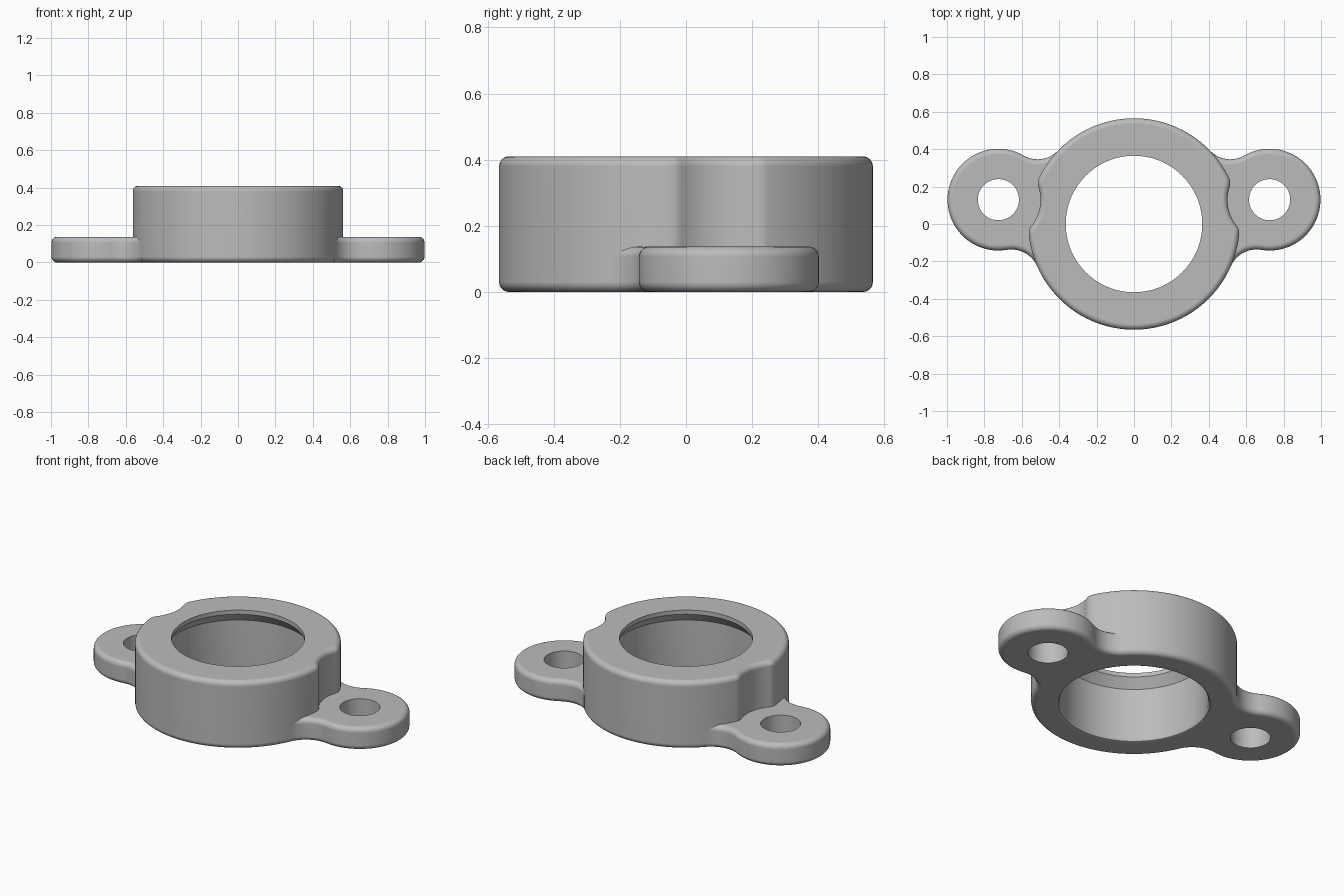
import bpy, bmesh, math
from mathutils import Vector

if "Cube" in bpy.data.objects:
    bpy.data.objects.remove(bpy.data.objects["Cube"])

RING, HEIGHT = 0.565, 0.41
EAR, EAR_R, EAR_H, HOLE_R = Vector((0.725, 0.13)), 0.272, 0.137, 0.11
NOTCH_R, CORNER_R, BLEND_R, EDGE_R = 0.225, 0.06, 0.15, 0.03
ORIGIN = Vector((0, 0))

metal = bpy.data.materials.new("plain grey")
metal.use_nodes = True
metal.diffuse_color = (0.5, 0.5, 0.5, 1)
metal.node_tree.nodes["Principled BSDF"].inputs["Base Color"].default_value = (0.5, 0.5, 0.5, 1)


def heading(a, b):
    return math.atan2(b.y - a.y, b.x - a.x)


def polar(c, r, a):
    return c + Vector((math.cos(a), math.sin(a))) * r


def meet(r0, r1, side):
    """Where a circle about the origin crosses one about the ear centre."""
    d = EAR.length
    a = math.acos((r0 * r0 + d * d - r1 * r1) / (2 * r0 * d))
    return polar(ORIGIN, r0, heading(ORIGIN, EAR) + side * a)


def arc(c, r, a0, a1, n, ccw=False):
    """Arc the short way round, or always counter-clockwise."""
    turn = (a1 - a0) % math.tau
    if not ccw and turn > math.pi:
        turn -= math.tau
    return [polar(c, r, a0 + turn * i / n) for i in range(n + 1)]


def mirrored(pts):
    return [Vector((-p.x, p.y)) for p in reversed(pts)]


def inset(pts, d):
    """Move a counter-clockwise outline inward by d."""
    out = []
    for i, p in enumerate(pts):
        e0 = (p - pts[i - 1]).normalized()
        e1 = (pts[(i + 1) % len(pts)] - p).normalized()
        n0, n1 = Vector((-e0.y, e0.x)), Vector((-e1.y, e1.x))
        out.append(p + (n0 + n1) * d / max(1 + n0.dot(n1), 0.3))
    return out


def solid(name, loops):
    """Closed solid skinned through equal loops of 3D points, bottom to top."""
    bm = bmesh.new()
    rows = [[bm.verts.new(p) for p in loop] for loop in loops]
    n = len(rows[0])
    for low, high in zip(rows, rows[1:]):
        for i in range(n):
            j = (i + 1) % n
            bm.faces.new((low[i], low[j], high[j], high[i]))
    bm.faces.new(rows[0][::-1])
    bm.faces.new(rows[-1])
    mesh = bpy.data.meshes.new(name)
    bm.to_mesh(mesh)
    bm.free()
    mesh.materials.append(metal)
    ob = bpy.data.objects.new(name, mesh)
    bpy.context.collection.objects.link(ob)
    return ob


def rounded_plate(name, pts, height, steps=6):
    """Extruded outline with rounded top and bottom edges."""
    clean = [p for i, p in enumerate(pts) if (p - pts[i - 1]).length > 1e-4]
    quarter = [math.pi / 2 * i / steps for i in range(steps + 1)]
    rim = [(EDGE_R * (1 - math.sin(a)), EDGE_R * (1 - math.cos(a))) for a in quarter]
    levels = rim + [(d, height - z) for d, z in reversed(rim)]
    return solid(name, [[(p.x, p.y, z) for p in inset(clean, d)] for d, z in levels])


def lathe(name, profile, centre, n):
    return solid(name, [[(*polar(centre, r, math.tau * i / n), z) for i in range(n)]
                        for r, z in profile])


def combine(target, tool, operation):
    mod = target.modifiers.new("combine", "BOOLEAN")
    mod.operation, mod.solver, mod.object = operation, "EXACT", tool
    bpy.context.view_layer.objects.active = target
    bpy.ops.object.modifier_apply(modifier=mod.name)
    bpy.data.objects.remove(tool)


# Collar outline with a rounded clearance notch above each ear
k1, k2 = (meet(RING - CORNER_R, NOTCH_R + CORNER_R, s) for s in (-1, 1))
notch = (arc(k1, CORNER_R, heading(ORIGIN, k1), heading(k1, EAR), 10)
         + arc(EAR, NOTCH_R, heading(EAR, k1), heading(EAR, k2), 16)
         + arc(k2, CORNER_R, heading(k2, EAR), heading(ORIGIN, k2), 10))
a1, a2 = heading(ORIGIN, k1), heading(ORIGIN, k2)
collar = rounded_plate("bearing_collar", notch
                       + arc(ORIGIN, RING, a2, math.pi - a2, 56, True) + mirrored(notch)
                       + arc(ORIGIN, RING, math.pi - a1, a1, 70, True), HEIGHT)

# Mounting ears, blended into the collar with concave arcs
f1, f2 = (meet(RING + BLEND_R, EAR_R + BLEND_R, s) for s in (-1, 1))
ear = (arc(f1, BLEND_R, heading(f1, ORIGIN), heading(f1, EAR), 14)
       + arc(EAR, EAR_R, heading(EAR, f1), heading(EAR, f2), 48, True)
       + arc(f2, BLEND_R, heading(f2, EAR), heading(f2, ORIGIN), 14)
       + [polar(ORIGIN, 0.47, heading(ORIGIN, f)) for f in (f2, f1)])
for side, outline in (("left", ear), ("right", mirrored(ear))):
    combine(collar, rounded_plate(side + "_ear", outline, EAR_H), "UNION")

# Central bore: eased bottom edge and a tapered lip at the top
bore = [(0.43, -0.05), (0.43, 0), (0.416, 0.006), (0.408, 0.02), (0.408, 0.33),
        (0.365, 0.385), (0.365, 0.5)]
combine(collar, lathe("bore_cutter", bore, ORIGIN, 96), "DIFFERENCE")

# Bolt holes
for x in (EAR.x, -EAR.x):
    hole = lathe("hole_cutter", [(HOLE_R, -0.1), (HOLE_R, 0.3)], Vector((x, EAR.y)), 48)
    combine(collar, hole, "DIFFERENCE")

# Smooth curved walls, crisp hole edges, flat faces kept flat
bpy.ops.object.select_all(action="DESELECT")
collar.select_set(True)
bpy.context.view_layer.objects.active = collar
bpy.ops.object.shade_smooth_by_angle(angle=math.radians(32))
flat = collar.modifiers.new("flat faces", "WEIGHTED_NORMAL")
flat.keep_sharp = True
